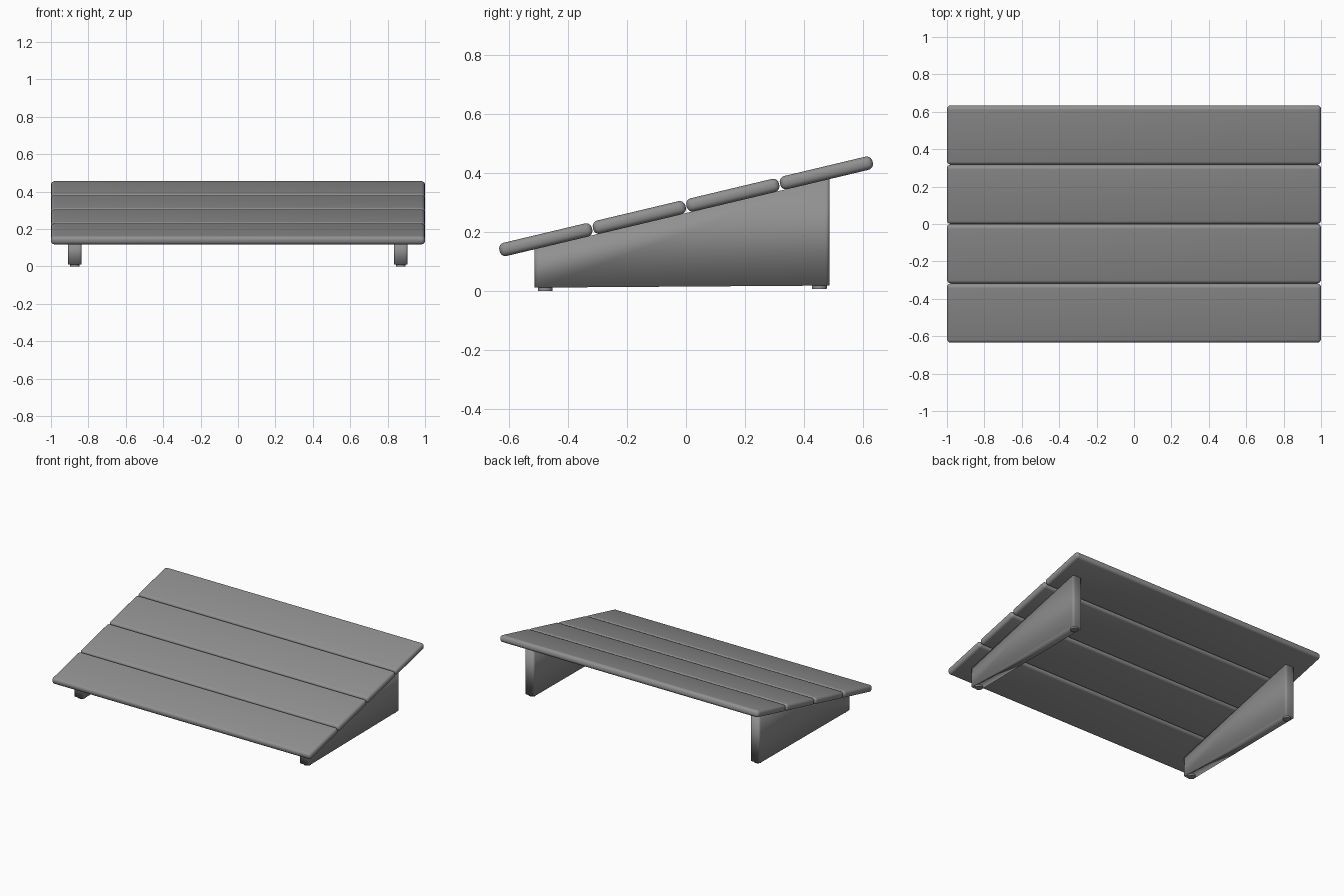
import bpy, bmesh, math

if "Cube" in bpy.data.objects:
    bpy.data.objects.remove(bpy.data.objects["Cube"])

TILT = math.atan(0.238)

dark_grey = bpy.data.materials.new("dark_grey")
dark_grey.diffuse_color = (0.28, 0.28, 0.28, 1)
dark_grey.use_nodes = True
dark_grey.node_tree.nodes["Principled BSDF"].inputs["Base Color"].default_value = dark_grey.diffuse_color


def finish(obj, angle=35):
    # Dark grey colour and smooth shading
    obj.data.materials.append(dark_grey)
    bpy.ops.object.select_all(action='DESELECT')
    obj.select_set(True)
    bpy.context.view_layer.objects.active = obj
    bpy.ops.object.shade_smooth_by_angle(angle=math.radians(angle))


def board(name, y):
    # Rounded plank lying on the sloped plane
    bpy.ops.mesh.primitive_cube_add(size=1, location=(0, y, 0.287 + 0.238 * y),
                                    rotation=(TILT, 0, 0))
    obj = bpy.context.object
    obj.name = name
    obj.scale = (2, 0.323, 0.046)
    bpy.ops.object.transform_apply(location=False, rotation=False, scale=True)
    bev = obj.modifiers.new("round", 'BEVEL')
    bev.width = 0.02
    bev.segments = 5
    bpy.ops.object.modifier_apply(modifier="round")
    finish(obj)


def side_panel(name, x):
    # Wedge-shaped support with rounded upright edges
    profile = [(-0.515, 0.011), (0.487, 0.018), (0.487, 0.380), (-0.515, 0.142)]
    bm = bmesh.new()
    face = bm.faces.new([bm.verts.new((x - 0.036, y, z)) for y, z in profile])
    ext = bmesh.ops.extrude_face_region(bm, geom=[face])
    for v in ext['geom']:
        if isinstance(v, bmesh.types.BMVert):
            v.co.x += 0.072
    bmesh.ops.recalc_face_normals(bm, faces=bm.faces)
    upright = [e for e in bm.edges
               if abs(e.verts[0].co.x - e.verts[1].co.x) < 1e-5
               and abs(e.verts[0].co.y - e.verts[1].co.y) < 1e-5]
    bmesh.ops.bevel(bm, geom=upright, offset=0.014, segments=4, profile=0.5,
                    affect='EDGES')
    mesh = bpy.data.meshes.new(name)
    bm.to_mesh(mesh)
    bm.free()
    obj = bpy.data.objects.new(name, mesh)
    bpy.context.collection.objects.link(obj)
    finish(obj, 180)


def foot(name, x, y, z):
    # Small round pad under the support
    bpy.ops.mesh.primitive_cylinder_add(vertices=24, radius=0.025, depth=0.016,
                                        location=(x, y, z + 0.008),
                                        rotation=(0.007, 0, 0))
    bpy.context.object.name = name
    finish(bpy.context.object)


# Four planks
for i in range(4):
    board(f"board_{i + 1}", -0.476 + i * 0.3175)

# Two supports with front and back feet
for side, x in (("left", -0.872), ("right", 0.870)):
    side_panel(f"{side}_support", x)
    foot(f"{side}_front_foot", x, -0.478, 0.0)
    foot(f"{side}_back_foot", x, 0.453, 0.007)
